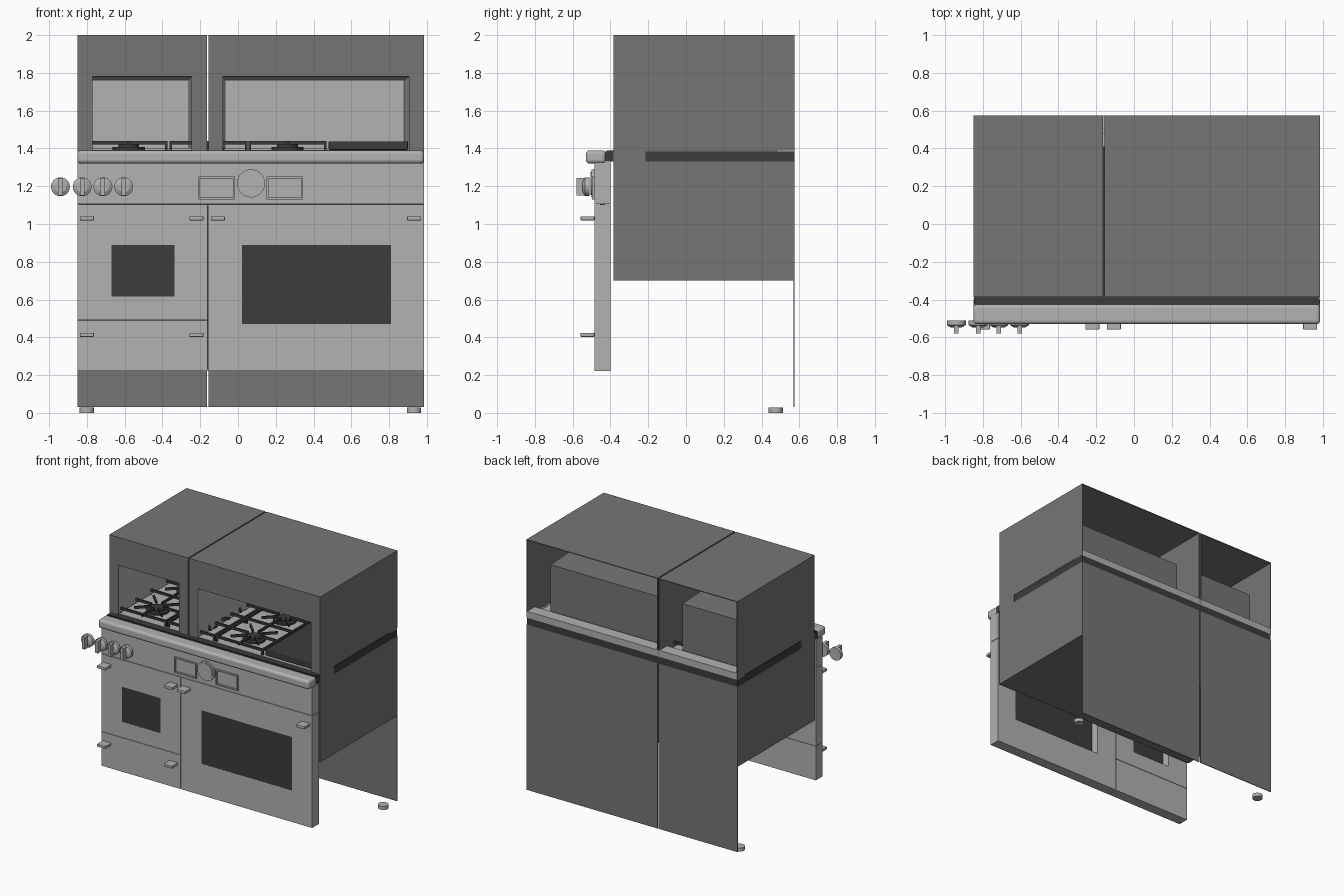
import bpy, bmesh, math
from mathutils import Matrix, Vector

if "Cube" in bpy.data.objects:
    bpy.data.objects.remove(bpy.data.objects["Cube"])


def material(name, v):
    m = bpy.data.materials.new(name)
    m.use_nodes = True
    m.diffuse_color = (v, v, v, 1)
    m.node_tree.nodes["Principled BSDF"].inputs["Base Color"].default_value = (v, v, v, 1)
    return m


steel = material("brushed steel", 0.445)
grey = material("grey sheet metal", 0.181)
black = material("black enamel", 0.045)


def finish(name, bm, mat, bevel=0):
    me = bpy.data.meshes.new(name)
    bm.to_mesh(me)
    bm.free()
    ob = bpy.data.objects.new(name, me)
    bpy.context.collection.objects.link(ob)
    me.materials.append(mat)
    if bevel:
        mod = ob.modifiers.new("edge", "BEVEL")
        mod.width, mod.segments = bevel, 4
    return ob


def add_box(bm, x0, x1, y0, y1, z0, z1, turn=None):
    mid = Vector(((x0 + x1) / 2, (y0 + y1) / 2, (z0 + z1) / 2))
    rot = Matrix.Rotation(turn or 0, 4, "Z")
    size = Matrix.Diagonal((x1 - x0, y1 - y0, z1 - z0, 1))
    return bmesh.ops.create_cube(bm, size=1, matrix=Matrix.Translation(mid) @ rot @ size)["verts"]


def boxes(name, mat, *parts, bevel=0):
    bm = bmesh.new()
    for p in parts:
        add_box(bm, *p)
    return finish(name, bm, mat, bevel)


def add_disc(bm, x, y, z, r, depth, axis="Z", r2=None, sides=32):
    rot = Matrix.Rotation(math.pi / 2, 4, "X") if axis == "Y" else Matrix()
    bmesh.ops.create_cone(bm, cap_ends=True, segments=sides, radius1=r, depth=depth,
                          radius2=r if r2 is None else r2,
                          matrix=Matrix.Translation((x, y, z)) @ rot)


def smooth(ob):
    bpy.ops.object.select_all(action="DESELECT")
    ob.select_set(True)
    bpy.context.view_layer.objects.active = ob
    bpy.ops.object.shade_smooth_by_angle()


LEFT, RIGHT, SPLIT = -0.85, 0.985, -0.16
FRONT, BACK, T = -0.385, 0.575, 0.006


def shell(name, mat, x0, x1, bx0, bx1, grow):
    """Recess lining, open towards the front and the cooktop."""
    bm = bmesh.new()
    yb = 0.41 + grow
    verts = add_box(bm, x0 - grow, x1 + grow, FRONT + 0.004, yb, 1.4, 1.78 + grow)
    for v in verts:
        if v.co.y > 0:
            v.co.x = bx0 - grow if v.co.x < (x0 + x1) / 2 else bx1 + grow
            if v.co.z > 1.5:
                v.co.z -= 0.02
    bm.normal_update()
    bmesh.ops.delete(bm, geom=[f for f in bm.faces if f.normal.y < -0.9 or f.normal.z < -0.9],
                     context="FACES")
    if grow == 0:
        bmesh.ops.reverse_faces(bm, faces=bm.faces)
    finish(name, bm, mat)


# Hoods, cabinets and rear panels for the two halves
halves = [("small", LEFT, SPLIT - 0.005, -0.77, -0.245, -0.77, -0.265),
          ("large", SPLIT + 0.005, RIGHT, -0.08, 0.905, -0.065, 0.88)]
for label, x0, x1, w0, w1, b0, b1 in halves:
    boxes(label + "_hood", grey,
          (x0, x1, FRONT, BACK, 2 - T, 2),
          (x0, x0 + T, FRONT, BACK, 1.39, 2 - T),
          (x1 - T, x1, FRONT, BACK, 1.39, 2 - T),
          (x0 + T, w0, FRONT, FRONT + T, 1.39, 2 - T),
          (w1, x1 - T, FRONT, FRONT + T, 1.39, 2 - T),
          (w0, w1, FRONT, FRONT + T, 1.78, 2 - T))
    shell(label + "_recess_cover", grey, w0, w1, b0, b1, 0.006)
    shell(label + "_recess_lining", steel, w0, w1, b0, b1, 0)
    boxes(label + "_oven_cabinet", grey, (x0, x1, FRONT, BACK, 0.7, 1.33))
    boxes(label + "_rear_panel", grey, (x0, x1, BACK - T, BACK, 0.03, 0.7))
for label, x in (("right", LEFT), ("left", RIGHT - 0.004)):
    boxes(label + "_side_strip", grey, (x, x + 0.004, FRONT, -0.215, 1.33, 1.39))

# Cooktop
boxes("cooktop_tray", black, (LEFT + 0.004, RIGHT - 0.004, -0.425, BACK, 1.33, 1.384))
boxes("cooktop_surface", steel, (LEFT + 0.02, RIGHT - 0.02, -0.37, 0.5, 1.384, 1.393))
boxes("rear_trim", steel, (LEFT + 0.002, RIGHT - 0.002, 0.48, BACK, 1.384, 1.435))
boxes("front_tray_lip", black, (LEFT + 0.01, RIGHT - 0.01, -0.42, -0.365, 1.384, 1.39))
boxes("griddle", black, (0.48, 0.9, -0.35, 0.4, 1.393, 1.438), bevel=0.006)


def grate(name, x0, x1):
    y0, y1, w, z0, z1 = -0.36, 0.4, 0.014, 1.422, 1.44
    ym, xm = (y0 + y1) / 2, (x0 + x1) / 2
    bm = bmesh.new()
    for y in (y0, ym - w / 2, y1 - w):
        add_box(bm, x0, x1, y, y + w, z0, z1)
        for x in (x0, x1 - w):
            add_box(bm, x, x + w, y, y + w, 1.393, z0)
    for x in (x0, x1 - w):
        add_box(bm, x, x + w, y0, y1, z0, z1)
    for yc in ((y0 + ym) / 2, (y1 + ym) / 2):
        # Radiating fingers around each burner
        for i in range(8):
            a = i * math.pi / 4
            r0, r1 = 0.05, (0.2 if i % 2 == 0 else 0.17)
            cx, cy = xm + math.cos(a) * (r0 + r1) / 2, yc + math.sin(a) * (r0 + r1) / 2
            h = (r1 - r0) / 2
            add_box(bm, cx - h, cx + h, cy - w / 2, cy + w / 2, z0, z1, a)
        add_disc(bm, xm, yc, 1.4, 0.085, 0.014)
        add_disc(bm, xm, yc, 1.413, 0.055, 0.014)
    finish(name, bm, black)


for i, x in enumerate((-0.785, -0.363, 0.055)):
    grate("burner_grate_%d" % (i + 1), x, x + 0.413)

# Front: rounded rail, control panel, doors with glass
smooth(boxes("front_rail", steel, (LEFT, RIGHT, -0.53, -0.425, 1.32, 1.39), bevel=0.02))
PF, PB = -0.485, -0.4
boxes("control_panel", steel, (LEFT, RIGHT, PF, PB, 1.106, 1.325))


def door(name, x0, x1, z0, z1, wx0, wx1, wz0, wz1):
    boxes(name, steel, (x0, wx0, PF, PB, z0, z1), (wx1, x1, PF, PB, z0, z1),
          (wx0, wx1, PF, PB, z0, wz0), (wx0, wx1, PF, PB, wz1, z1))
    boxes(name + "_glass", black, (wx0, wx1, PF + 0.001, PF + 0.02, wz0, wz1))


door("small_oven_door", LEFT, SPLIT - 0.002, 0.492, 1.102, -0.67, -0.335, 0.615, 0.89)
door("large_oven_door", SPLIT + 0.002, RIGHT, 0.222, 1.102, 0.02, 0.81, 0.47, 0.89)
boxes("drawer_front", steel, (LEFT, SPLIT - 0.002, PF, PB, 0.222, 0.489))
boxes("door_gap_backing", black, (LEFT + 0.01, RIGHT - 0.01, PF + 0.03, PB - 0.03, 1.1, 1.108),
      (SPLIT - 0.004, SPLIT + 0.004, PF + 0.03, PB - 0.03, 0.23, 1.1))

# Handle brackets
mounts = [(x, 1.03) for x in (-0.8, -0.22, -0.107, 0.932)] + [(x, 0.413) for x in (-0.8, -0.22)]
boxes("handle_brackets", steel,
      *[(x - 0.037, x + 0.037, -0.558, PF, z - 0.011, z + 0.011) for x, z in mounts], bevel=0.004)

# Displays and central dial
for label, x0, x1 in (("right", -0.21, -0.017), ("left", 0.152, 0.343)):
    z0, z1, b = 1.13, 1.252, 0.01
    boxes(label + "_display_frame", steel,
          (x0, x1, PF - 0.012, PF, z0, z0 + b), (x0, x1, PF - 0.012, PF, z1 - b, z1),
          (x0, x0 + b, PF - 0.012, PF, z0 + b, z1 - b), (x1 - b, x1, PF - 0.012, PF, z0 + b, z1 - b))
bm = bmesh.new()
add_disc(bm, 0.069, PF - 0.007, 1.215, 0.074, 0.016, "Y", sides=48)
add_disc(bm, 0.069, PF - 0.012, 1.215, 0.061, 0.018, "Y", sides=48)
smooth(finish("central_dial", bm, steel))

# Knobs: round skirt with a raised grip
for i, x in enumerate((-0.94, -0.825, -0.715, -0.605)):
    bm = bmesh.new()
    add_disc(bm, x, -0.523, 1.197, 0.05, 0.025, "Y")
    add_disc(bm, x, -0.541, 1.197, 0.05, 0.012, "Y", 0.03)
    add_box(bm, x - 0.012, x + 0.012, -0.58, -0.53, 1.15, 1.244)
    smooth(finish("control_knob_%d" % (i + 1), bm, steel))

# Rear feet
for label, x in (("right", -0.8), ("left", 0.932)):
    bm = bmesh.new()
    add_disc(bm, x, 0.475, 0.014, 0.038, 0.028)
    smooth(finish(label + "_rear_foot", bm, steel))
